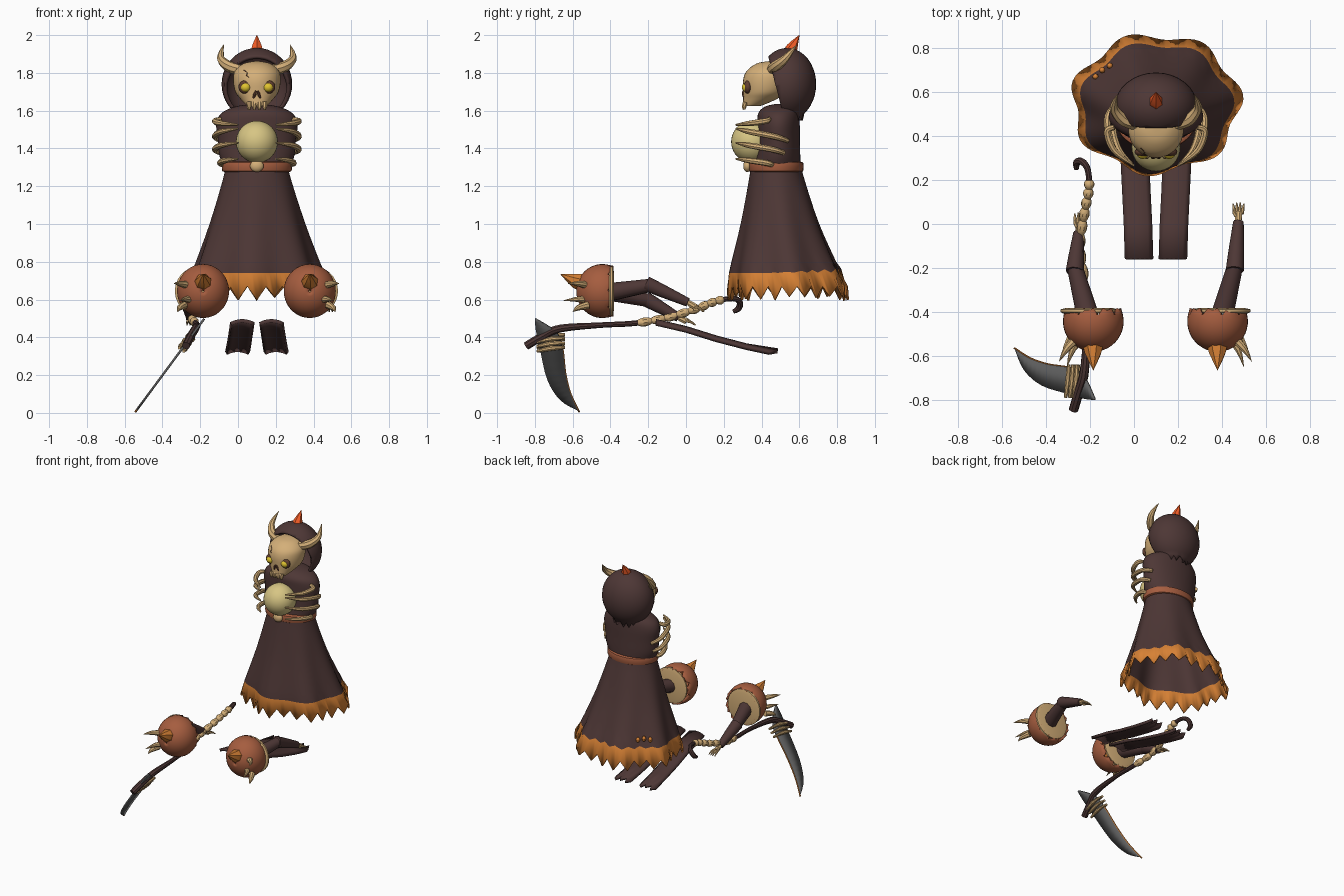
import bpy, bmesh, random
from math import sin, cos, pi, radians
from mathutils import Vector, Matrix

if "Cube" in bpy.data.objects:
    bpy.data.objects.remove(bpy.data.objects["Cube"])
random.seed(4)

def material(name, r, g, b):
    m = bpy.data.materials.new(name)
    m.diffuse_color = (r, g, b, 1)
    m.use_nodes = True
    m.node_tree.nodes["Principled BSDF"].inputs["Base Color"].default_value = m.diffuse_color
    return m
CLOTH = material("cloth", .075, .038, .036)
BONE = material("bone", .66, .43, .19)
ORANGE = material("orange", .68, .22, .035)
RUST = material("rust", .38, .11, .05)
GLOW = material("glow", .68, .56, .23)
FLAME = material("flame", .9, .11, .02)
EYE = material("eye", .75, .55, .03)
STEEL = material("steel", .12, .12, .12)
SOCKET = material("socket", .12, .05, .03)
CX = .10  # centre line of the body

def finish(name, bm, *mats, thick=0, angle=38, fix=True):
    if fix:
        bmesh.ops.recalc_face_normals(bm, faces=bm.faces)
    me = bpy.data.meshes.new(name)
    bm.to_mesh(me)
    bm.free()
    for m in mats:
        me.materials.append(m)
    me.shade_smooth()
    me.set_sharp_from_angle(angle=radians(angle))
    ob = bpy.data.objects.new(name, me)
    bpy.context.collection.objects.link(ob)
    if thick:
        s = ob.modifiers.new("thickness", 'SOLIDIFY')
        s.thickness, s.offset = thick, 0
    return ob

def skin(name, rings, *mats, cap=True, closed=True, rows=(), **kw):
    """Bridge rings of points; rows listed get the second material."""
    bm = bmesh.new()
    vs = [[bm.verts.new(p) for p in r] for r in rings]
    n = len(rings[0])
    for i in range(len(vs) - 1):
        for j in range(n if closed else n - 1):
            k = (j + 1) % n
            f = bm.faces.new((vs[i][j], vs[i][k], vs[i + 1][k], vs[i + 1][j]))
            f.material_index = int(i in rows)
    if cap:
        bm.faces.new(vs[0])
        bm.faces.new(vs[-1])
    return finish(name, bm, *mats, **kw)

def spline(pts, n):
    """Smooth path through tuples of any length."""
    out = []
    for i in range(len(pts) - 1):
        a, b, c, d = pts[max(i - 1, 0)], pts[i], pts[i + 1], pts[min(i + 2, len(pts) - 1)]
        for k in range(n):
            t = k / n
            out.append(tuple(.5 * (2 * q + (r - p) * t + (2 * p - 5 * q + 4 * r - s) * t * t
                                   + (3 * q - p - 3 * r + s) * t ** 3) for p, q, r, s in zip(a, b, c, d)))
    return out + [tuple(pts[-1])]

def tube(name, pts, mat, n=5, sides=8):
    """Tapered tube through (x, y, z, radius) points."""
    P = spline(pts, n)
    C = [Vector(p[:3]) for p in P]
    u, rings = Vector((.31, .17, .93)), []
    for i, c in enumerate(C):
        t = (C[min(i + 1, len(C) - 1)] - C[max(i - 1, 0)]).normalized()
        u = (u - t * u.dot(t)).normalized()
        w, r = t.cross(u), max(P[i][3], .001)
        rings.append([c + (u * cos(a) + w * sin(a)) * r for a in (2 * pi * j / sides for j in range(sides))])
    return skin(name, rings, mat)

def loft(name, prof, mat, n=5, sides=32):
    """Stack of ellipses (z, rx, ry, y)."""
    return skin(name, [[(CX + rx * cos(a), y + ry * sin(a), z) for a in (2 * pi * j / sides for j in range(sides))]
                       for z, rx, ry, y in spline(prof, n)], mat)

def ball(name, c, r, mat, seg=24, rings=14):
    bm = bmesh.new()
    bmesh.ops.create_uvsphere(bm, u_segments=seg, v_segments=rings, radius=1,
                              matrix=Matrix.Translation(c) @ Matrix.Diagonal((*r, 1)))
    return finish(name, bm, mat)

# robe with folds and a ragged orange hem
N, prof = 96, spline([(1.31, .165, .13, .478), (1.27, .165, .133, .478), (1.0, .245, .20, .50),
                      (.74, .335, .283, .53), (.62, .372, .306, .546)], 4)[:-4]
hem = (.62, .372, .306, .546)
depth = [random.uniform(.75, 1.2) for _ in range(N // 4)]
rings = []
for i, (z, rx, ry, y) in enumerate(prof + [hem]):
    ring = []
    for j in range(N):
        a = 2 * pi * j / N
        f = 1 + .06 * min(1, max(0, (1.27 - z) / .6)) * cos(7 * (a - .12))
        tooth = abs(j % 4 - 2) / 2
        zz = z
        if i == len(prof):
            zz = .67 - .065 * tooth * depth[((j + 2) // 4) % (N // 4)]
        elif i == len(prof) - 1:
            zz += .018 * tooth * max(0, .3 + sin(a))
        ring.append((CX + rx * f * cos(a), y + ry * f * sin(a), zz))
    rings.append(ring)
skin("robe", rings, CLOTH, ORANGE, cap=False, rows=(len(rings) - 2,), thick=.012)
for i, (x, y, z) in enumerate([(-.175, .67, .80), (-.145, .70, .81), (-.11, .72, .80)]):
    ball(f"robe_tear_{i}", (x, y, z), (.014, .014, .02), ORANGE, 8, 6)

# torso, belt, buckle, glowing orb
loft("torso", [(1.29, .17, .125, .48), (1.36, .198, .118, .487), (1.45, .207, .113, .49), (1.53, .215, .112, .49),
               (1.585, .19, .108, .49), (1.62, .12, .085, .50), (1.635, .03, .03, .50)], CLOTH, 4)
loft("belt", [(1.275, .165, .13, .478), (1.28, .183, .142, .478), (1.305, .186, .145, .478),
              (1.325, .183, .142, .478), (1.33, .165, .13, .478)], RUST, 2)
ball("buckle", (CX, .325, 1.307), (.036, .022, .032), BONE)
ball("glowing_orb", (CX, .35, 1.435), (.111, .111, .111), GLOW, 32, 20)

# ribs wrapped around the orb
for s in (-1, 1):
    for i, (zr, yr, zt) in enumerate([(1.555, .44, 1.525), (1.44, .54, 1.505), (1.375, .52, 1.43), (1.31, .46, 1.345)]):
        w = 1 if i < 3 else .88
        tube(f"rib_{i}_{s}", [(CX + s * .19 * w, yr, zr, .012), (CX + s * .222 * w, (yr + .40) / 2, zr * .65 + zt * .35, .016),
                              (CX + s * .19 * w, .335, zr * .25 + zt * .75, .015),
                              (CX + s * .10, .265, zt, .005)], BONE)

# hood, open at the face and ragged below
bm = bmesh.new()
bmesh.ops.create_uvsphere(bm, u_segments=32, v_segments=20, radius=1,
                          matrix=Matrix.Translation((CX, .535, 1.74)) @ Matrix.Diagonal((.178, .145, .183, 1)))
bmesh.ops.bisect_plane(bm, geom=bm.verts[:] + bm.edges[:] + bm.faces[:], plane_co=(0, .462, 1.8),
                       plane_no=(0, -1, -.25), clear_outer=True)
bmesh.ops.bisect_plane(bm, geom=bm.verts[:] + bm.edges[:] + bm.faces[:], plane_co=(0, .5, 1.585),
                       plane_no=(0, 0, -1), clear_outer=True)
for k, v in enumerate([v for v in bm.verts if v.co.z < 1.59]):
    v.co.z -= .035 * (k % 2)
finish("hood", bm, CLOTH, thick=.018)
tube("flame_tip", [(CX, .545, 1.895, .036), (CX, .562, 1.935, .03), (CX, .60, 2.0, .001)], FLAME, 3, 6)

# skull with face details and horns
loft("skull", [(1.625, .05, .045, .348), (1.635, .062, .06, .362), (1.665, .09, .092, .395), (1.70, .115, .115, .418),
               (1.76, .126, .128, .43), (1.81, .117, .115, .436), (1.85, .07, .07, .445), (1.862, .01, .01, .45)], BONE, 4)
for i in range(4):
    x = CX - .041 + i * .0273
    tube(f"tooth_{i}", [(x, .315, 1.645, .014), (x, .308, 1.622, .013), (x, .308, 1.605, .007)], BONE, 2)
for s in (-1, 1):
    ball(f"eye_socket_{s}", (CX + s * .06, .328, 1.725), (.037, .022, .036), SOCKET)
    ball(f"eye_{s}", (CX + s * .06, .318, 1.723), (.026, .022, .024), EYE)
    tube(f"nose_hole_{s}", [(CX + s * .004, .303, 1.705, .005), (CX + s * .012, .306, 1.683, .009),
                            (CX + s * .022, .316, 1.655, .005)], SOCKET, 3)
    tube(f"horn_{s}", [(CX + s * .09, .455, 1.815, .03), (CX + s * .15, .475, 1.835, .029), (CX + s * .188, .52, 1.87, .022),
                       (CX + s * .188, .555, 1.91, .013), (CX + s * .175, .588, 1.95, .001)], BONE)
tube("skull_crack", [(.03, .345, 1.815, .002), (.05, .33, 1.80, .004), (.045, .318, 1.785, .003), (.065, .312, 1.77, .001)], SOCKET, 1, 5)

# floating shoulder guards with spikes
for s, cx in ((-1, -.185), (1, .38)):
    side = "right" if s < 0 else "left"
    rings = []
    for i in range(13):
        t = .04 + i * (1.95 - .04) / 12
        ring = []
        for j in range(36):
            a = 2 * pi * j / 36
            notch = (.025 if j % 4 == 0 else -.01 * (j % 2)) if i == 12 else 0
            ring.append((cx + .131 * sin(t) * cos(a), -.443 - .131 * cos(t) - notch, .645 + .136 * sin(t) * sin(a)))
        rings.append(ring)
    skin(f"{side}_guard", rings, RUST, cap=False, thick=.014)
    ox = cx + s * .018
    tube(f"{side}_guard_lining", [(ox, -.408, .645, .118), (ox, -.400, .645, .131), (ox, -.388, .645, .131), (ox, -.382, .645, .105)], BONE, 1, 32)
    tube(f"{side}_front_spike", [(cx, -.545, .69, .047), (cx, -.585, .70, .04), (cx, -.665, .735, .001)], ORANGE, 2, 7)
    for i, (bx, bz, tx, ty, tz) in enumerate([(.075, .675, .155, -.625, .685), (.055, .60, .12, -.65, .595),
                                              (.10, .57, .135, -.60, .535)]):
        tube(f"{side}_bone_spike_{i}", [(cx + s * bx, -.52, bz, .021), (cx + s * (bx * .5 + tx * .55), -.57, (bz + tz) / 2 + .004, .015),
                                        (cx + s * tx, ty, tz, .001)], BONE, 4)

# sleeves in two pieces, ending in bone hands
arms = {"right": ((-.215, -.40, .64), (-.268, -.20, .595), (-.252, -.04, .505), (-.245, .045, .465)),
        "left": ((.405, -.40, .64), (.46, -.19, .675), (.475, .01, .585), (.475, .09, .535))}
for side, (a, b, c, d) in arms.items():
    tube(f"{side}_upper_sleeve", [(*a, .05), (*b, .036)], CLOTH, 3, 10)
    tube(f"{side}_lower_sleeve", [(*Vector(b).lerp(Vector(c), -.1), .041), (*Vector(b).lerp(Vector(c), .3), .036), (*c, .024)], CLOTH, 2, 10)
    c, d = Vector(c), Vector(d)
    tube(f"{side}_wrist", [(*c.lerp(d, -.3), .012), (*c.lerp(d, .25), .017), (*c.lerp(d, .5), .018)], BONE, 3)
    for i in range(4):
        x = (i - 1.5) * .011
        tip = d + Vector((x * 1.5, .008 - abs(x) * .4, 0))
        m = c.lerp(d, .45) + Vector((x, 0, 0))
        tube(f"{side}_finger_{i}", [(*m, .008), (*(m.lerp(tip, .55) + Vector((0, 0, .006))), .007), (*tip, .003)], BONE, 3, 6)
    tube(f"{side}_thumb", [(*c.lerp(d, .2), .009), (*(c.lerp(d, .5) + Vector((-.02, 0, .012))), .007),
                           (*(c.lerp(d, .8) + Vector((-.018, 0, .01))), .003)], BONE, 3, 6)

# scythe: bent handle, bone wrapping, blade
handle = [(-.275, -.845, .355, .022), (-.25, -.76, .405, .022), (-.225, -.665, .447, .021), (-.215, -.45, .465, .015), (-.225, -.27, .475, .015),
          (-.245, -.10, .505, .015), (-.225, .05, .55, .014), (-.205, .16, .592, .014), (-.21, .245, .605, .014),
          (-.235, .283, .59, .016), (-.26, .28, .555, .017), (-.262, .25, .535, .011)]
tube("scythe_handle", handle, CLOTH, 5, 9)
wrap = [p[:3] for p in spline(handle, 12) if -.26 < p[1] < .2 and p[2] > .47]
tube("handle_bone_wrap", [(*p, (.015, .021, .024, .024, .021)[i % 5]) for i, p in enumerate(wrap)], BONE, 1, 9)
def on_blade(y, z):
    return (-.54 + .74 * (z - .01), y, z)
outer = spline([(-.80, .495), (-.795, .44), (-.775, .35), (-.735, .18), (-.665, .07), (-.567, .012)], 4)
inner = spline([(-.795, .498), (-.69, .43), (-.655, .35), (-.638, .21), (-.61, .10), (-.565, .005)], 4)
skin("scythe_blade", [[on_blade(*p), on_blade(*q)] for p, q in zip(outer, inner)], STEEL,
     cap=False, closed=False, thick=.012)
tube("blade_edge", [(*on_blade(*p), .005) for p in inner[8:]], ORANGE, 1, 5)
for i, z in enumerate((.34, .365, .39)):
    ends = [on_blade(-.79, z - .005), on_blade(-.715, z + .01), on_blade(-.64, z + .015)]
    for s in (-1, 1):
        tube(f"blade_binding_{i}_{s}", [(p[0] + s * .012, p[1], p[2] - s * .009, r) for p, r in zip(ends, (.008, .013, .008))], BONE, 3)

# two loose cloth tails under the robe
for s, name in ((-1, "right_cloth_tail"), (1, "left_cloth_tail")):
    rows = []
    for y, z, mid in [(-.16, .487, .077), (0, .45, .082), (.16, .40, .09), (.32, .358, .097), (.44, .332, .102)]:
        row = []
        for j in range(7):
            u = j / 3 - 1
            end = .045 * (j % 2) if y == .44 else 0
            row.append((CX + s * mid + u * .061, y + end, z - .016 * u * u))
        rows.append(row)
    skin(name, rows, CLOTH, cap=False, closed=False, thick=.02)
